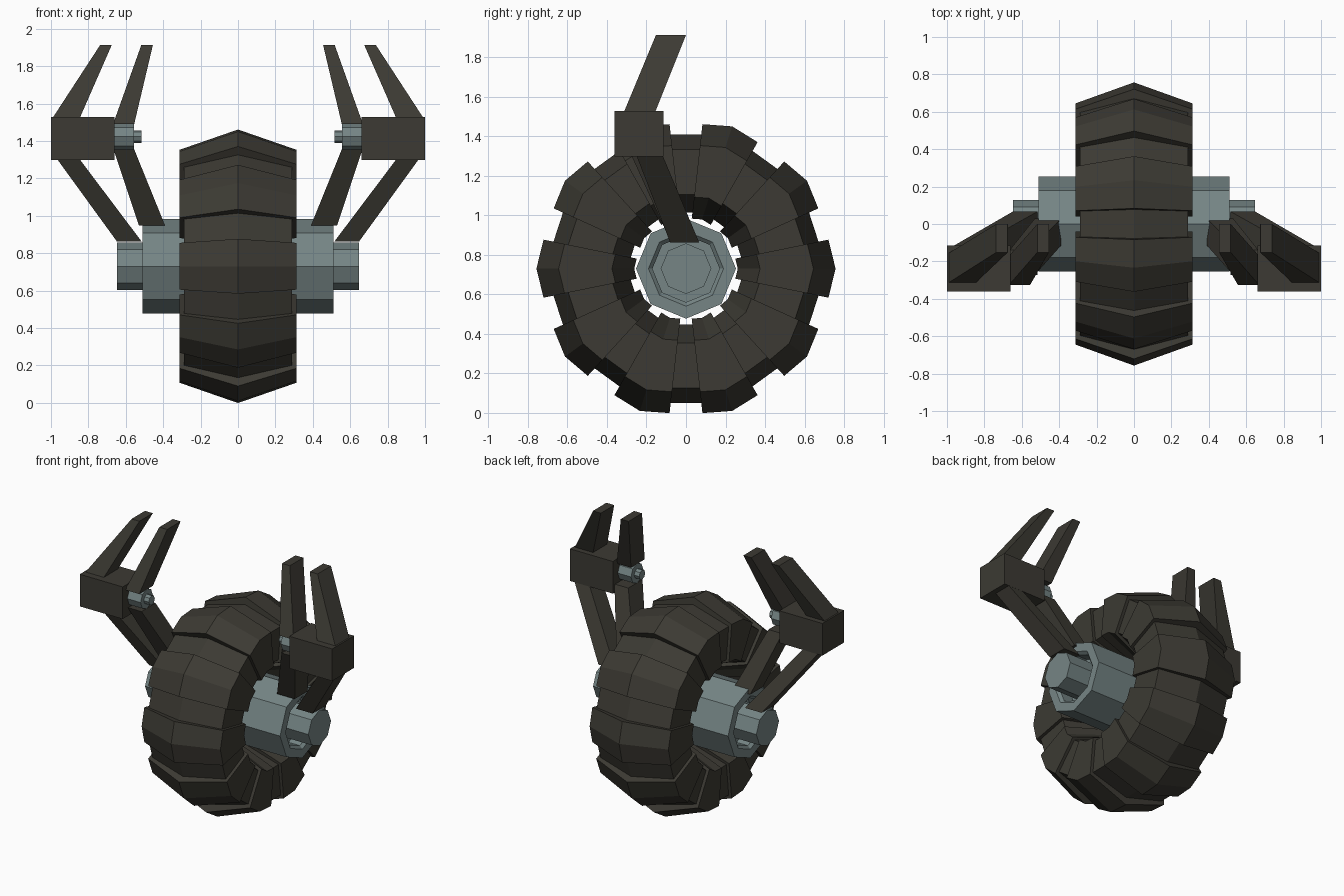
import bpy, bmesh, math

cube = bpy.data.objects.get("Cube")
if cube:
    bpy.data.objects.remove(cube, do_unlink=True)

AXIS_Z = 0.73


def make_material(name, rgb):
    m = bpy.data.materials.new(name)
    m.use_nodes = True
    col = (*rgb, 1.0)
    m.diffuse_color = col
    m.node_tree.nodes["Principled BSDF"].inputs["Base Color"].default_value = col
    return m


DARK = make_material("dark olive", (0.045, 0.042, 0.033))
STEEL = make_material("blue grey steel", (0.18, 0.235, 0.235))


def skin(name, sections, mat, closed=False):
    """Bridge a row of matching polygons; cap the ends unless closed."""
    bm = bmesh.new()
    rows = [[bm.verts.new(p) for p in s] for s in sections]
    n = len(rows[0])
    for i in range(len(rows) if closed else len(rows) - 1):
        a, b = rows[i], rows[(i + 1) % len(rows)]
        for j in range(n):
            k = (j + 1) % n
            bm.faces.new((a[j], a[k], b[k], b[j]))
    if not closed:
        bm.faces.new(rows[0])
        bm.faces.new(rows[-1])
    bmesh.ops.recalc_face_normals(bm, faces=bm.faces)
    me = bpy.data.meshes.new(name)
    bm.to_mesh(me)
    bm.free()
    me.materials.append(mat)
    ob = bpy.data.objects.new(name, me)
    bpy.context.collection.objects.link(ob)
    return ob


def turned(profile, deg, scale=1.0):
    """Place an (x, radius) profile at an angle around the wheel axis."""
    a = math.radians(deg)
    return [(x, r * scale * math.cos(a), AXIS_Z + r * scale * math.sin(a)) for x, r in profile]


def octagon(x, r, y=0.0, z=AXIS_Z):
    return [(x, y + r * math.cos(i * math.pi / 4), z + r * math.sin(i * math.pi / 4))
            for i in range(8)]


def slab(s, x0, x1, y0, y1, z):
    """Horizontal rectangle, mirrored by the side sign s."""
    return [(s * x0, y0, z), (s * x1, y0, z), (s * x1, y1, z), (s * x0, y1, z)]


# Wheel: recessed ten-sided core with raised tread blocks
core = [(0, 0.715), (0.29, 0.635), (0.29, 0.395), (0, 0.298), (-0.29, 0.395), (-0.29, 0.635)]
skin("wheel_core", [turned(core, i * 36) for i in range(10)], DARK, closed=True)

block = [(0, 0.757), (0.312, 0.645), (0.312, 0.375), (0, 0.262), (-0.312, 0.375), (-0.312, 0.645)]
for i in range(10):
    mid = i * 36
    skin(f"tread_block_{i + 1}",
         [turned(block, mid - 11.5, 0.972), turned(block, mid), turned(block, mid + 11.5, 0.972)],
         DARK)

# Hub with a recess at each end, and the axle through it
half = [(0.51, 0.253), (0.51, 0.19), (0.49, 0.17), (0.40, 0.17), (0.40, 0.10)]
hub = half + [(-x, r) for x, r in reversed(half)]
skin("hub", [turned(hub, i * 45) for i in range(8)], STEEL, closed=True)
skin("axle", [octagon(-0.647, 0.128), octagon(0.647, 0.128)], STEEL)

# Arms: block, two lower struts, two upper prongs and a side pin
for s, side in ((1, "left"), (-1, "right")):
    skin(f"{side}_arm_block",
         [slab(s, 0.66, 1.0, -0.362, -0.115, 1.297), slab(s, 0.66, 1.0, -0.362, -0.115, 1.527)], DARK)
    skin(f"{side}_outer_strut",
         [slab(s, 0.515, 0.647, -0.08, 0.067, 0.862), slab(s, 0.845, 0.965, -0.25, -0.117, 1.30)], DARK)
    skin(f"{side}_inner_strut",
         [slab(s, 0.39, 0.53, -0.115, 0.03, 0.948), slab(s, 0.555, 0.665, -0.30, -0.14, 1.355)], DARK)
    skin(f"{side}_outer_prong",
         [slab(s, 0.845, 0.99, -0.313, -0.155, 1.525), slab(s, 0.675, 0.737, -0.152, 0.0, 1.913)], DARK)
    skin(f"{side}_inner_prong",
         [slab(s, 0.555, 0.668, -0.325, -0.17, 1.49), slab(s, 0.455, 0.517, -0.152, 0.0, 1.913)], DARK)
    skin(f"{side}_pin",
         [octagon(s * 0.67, 0.07, -0.24, 1.423), octagon(s * 0.555, 0.07, -0.24, 1.423)], STEEL)
    skin(f"{side}_pin_tip",
         [octagon(s * 0.56, 0.034, -0.24, 1.423), octagon(s * 0.515, 0.034, -0.24, 1.423)], STEEL)
